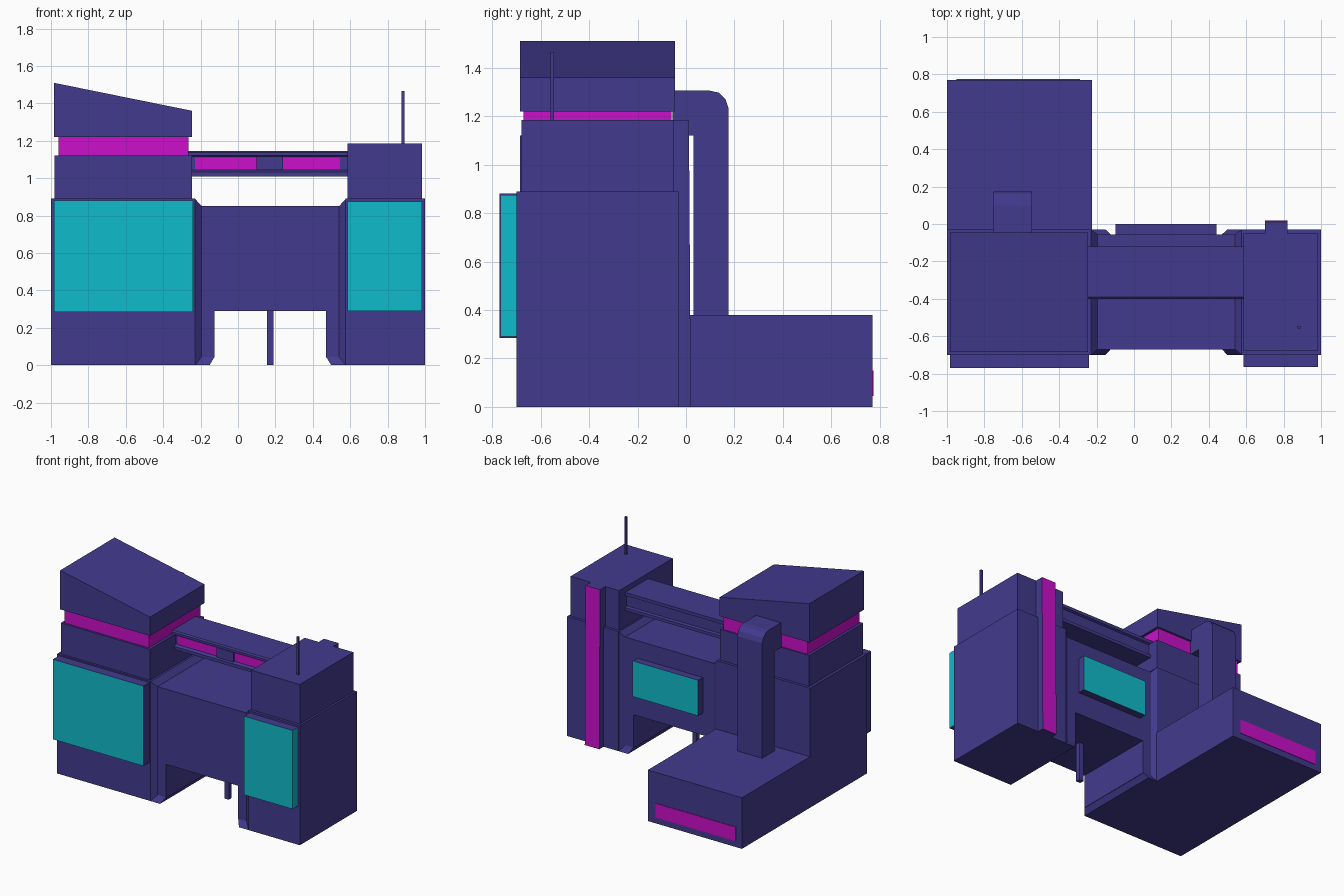
import bpy

if "Cube" in bpy.data.objects:
    bpy.data.objects.remove(bpy.data.objects["Cube"])


def material(name, rgb):
    m = bpy.data.materials.new(name)
    m.diffuse_color = (*rgb, 1)
    m.use_nodes = True
    m.node_tree.nodes["Principled BSDF"].inputs["Base Color"].default_value = m.diffuse_color
    return m


PURPLE = material("purple", (0.055, 0.042, 0.27))
CYAN = material("cyan", (0.005, 0.50, 0.60))
MAGENTA = material("magenta", (0.60, 0.005, 0.60))


def mesh(name, verts, faces, mat=PURPLE):
    me = bpy.data.meshes.new(name)
    me.from_pydata(verts, [], faces)
    me.materials.append(mat)
    ob = bpy.data.objects.new(name, me)
    bpy.context.collection.objects.link(ob)
    return ob


def loft(name, a, b, mat=PURPLE):
    """Closed solid between two rings with equal point counts."""
    n = len(a)
    sides = [(i, (i + 1) % n, n + (i + 1) % n, n + i) for i in range(n)]
    caps = [tuple(reversed(range(n))), tuple(range(n, 2 * n))]
    ob = mesh(name, list(a) + list(b), sides + caps, mat)
    import bmesh
    bm = bmesh.new()
    bm.from_mesh(ob.data)
    bmesh.ops.recalc_face_normals(bm, faces=bm.faces)
    bm.to_mesh(ob.data)
    bm.free()
    return ob


def box(name, x, y, z, mat=PURPLE, accent=None, dirs=()):
    """Box from ranges; faces pointing along dirs get the accent colour."""
    ring = [(x[0], y[0]), (x[1], y[0]), (x[1], y[1]), (x[0], y[1])]
    ob = loft(name, [(*p, z[0]) for p in ring], [(*p, z[1]) for p in ring], mat)
    if accent:
        ob.data.materials.append(accent)
        for f in ob.data.polygons:
            if any(sum(a * b for a, b in zip(f.normal, d)) > 0.9 for d in dirs):
                f.material_index = 1
    return ob


def profile_x(name, pts, x0, x1):
    return loft(name, [(x0, *p) for p in pts], [(x1, *p) for p in pts])


FRONT, BACK, RIGHT = (0, -1, 0), (0, 1, 0), (1, 0, 0)

# Left tower with stacked storeys and slanted roof
box("left_tower", (-1, -0.23), (-0.70, -0.03), (0, 0.89))
box("left_upper_storey", (-0.98, -0.245), (-0.685, -0.05), (0.88, 1.12))
box("left_window_band", (-0.96, -0.265), (-0.67, -0.06), (1.11, 1.23), MAGENTA)
roof = [(-0.985, 1.22), (-0.245, 1.22), (-0.245, 1.36), (-0.985, 1.51)]
loft("slanted_roof", [(x, -0.685, z) for x, z in roof], [(x, -0.045, z) for x, z in roof])
box("left_screen", (-0.985, -0.24), (-0.77, -0.69), (0.285, 0.88), PURPLE, CYAN, [FRONT])

# Right tower, antenna and lit rear strip
box("right_tower", (0.575, 1), (-0.70, -0.03), (0, 0.89))
box("right_upper_storey", (0.585, 0.985), (-0.68, -0.05), (0.88, 1.185))
box("right_screen", (0.585, 0.985), (-0.765, -0.69), (0.29, 0.875), PURPLE, CYAN, [FRONT, RIGHT])
box("antenna", (0.875, 0.89), (-0.56, -0.545), (1.18, 1.465))
strip = [(-0.06, 0), (0.02, 0), (0.012, 1.185), (-0.06, 1.185)]
ob = profile_x("rear_strip", strip, 0.70, 0.82)
ob.data.materials.append(MAGENTA)
for f in ob.data.polygons:
    if f.normal.y > 0.9:
        f.material_index = 1

# Rear annex with window and bent duct
box("rear_annex", (-1, -0.225), (-0.04, 0.77), (0, 0.38))
box("annex_window", (-0.95, -0.29), (0.76, 0.774), (0.045, 0.15), MAGENTA)
duct = [(-0.055, 1.305), (0.10, 1.305), (0.135, 1.297), (0.163, 1.27), (0.175, 1.235),
        (0.175, 0.37), (0.03, 0.37), (0.03, 1.12), (-0.055, 1.12)]
profile_x("duct", duct, -0.75, -0.545)

# Connecting block with rear screen and centre post
box("connector", (-0.2, 0.55), (-0.67, -0.055), (0.29, 0.85))
box("rear_screen", (-0.10, 0.44), (-0.06, 0), (0.455, 0.72), PURPLE, CYAN, [BACK])
box("centre_post", (0.155, 0.19), (-0.38, -0.345), (0, 0.30))

# Piers, bevelled collars and flared feet on both sides of the passage
MID = 0.173
for side, s in (("left", -1), ("right", 1)):
    def rect_x(d, y0, y1, z0, z1):
        x = MID + s * d
        return [(x, y0, z0), (x, y1, z0), (x, y1, z1), (x, y0, z1)]

    def rect_z(z, d, y0, y1):
        a, b = MID + s * d, MID + s * 0.41
        return [(a, y0, z), (b, y0, z), (b, y1, z), (a, y1, z)]

    loft(side + "_collar", rect_x(0.403, -0.70, -0.03, 0, 0.89),
         rect_x(0.367, -0.67, -0.055, 0.04, 0.85))
    loft(side + "_pier", rect_z(0.04, 0.298, -0.67, -0.055), rect_z(0.30, 0.298, -0.67, -0.055))
    loft(side + "_foot", rect_z(0, 0.325, -0.70, -0.03), rect_z(0.045, 0.298, -0.67, -0.055))

# Overhead bridge with recessed sides and front windows
bridge = [(-0.39, 1.145), (-0.40, 1.137), (-0.40, 1.12), (-0.38, 1.115), (-0.38, 1.043),
          (-0.40, 1.033), (-0.40, 1.01), (-0.12, 1.01), (-0.12, 1.033), (-0.135, 1.04),
          (-0.135, 1.115), (-0.12, 1.122), (-0.12, 1.145)]
profile_x("bridge", bridge, -0.265, 0.59)
for i, (x0, x1) in enumerate(((-0.23, 0.10), (0.24, 0.545))):
    box("bridge_window_%d" % (i + 1), (x0, x1), (-0.385, -0.37), (1.047, 1.11), MAGENTA)
box("bridge_mullion", (0.10, 0.24), (-0.395, -0.37), (1.043, 1.115))
